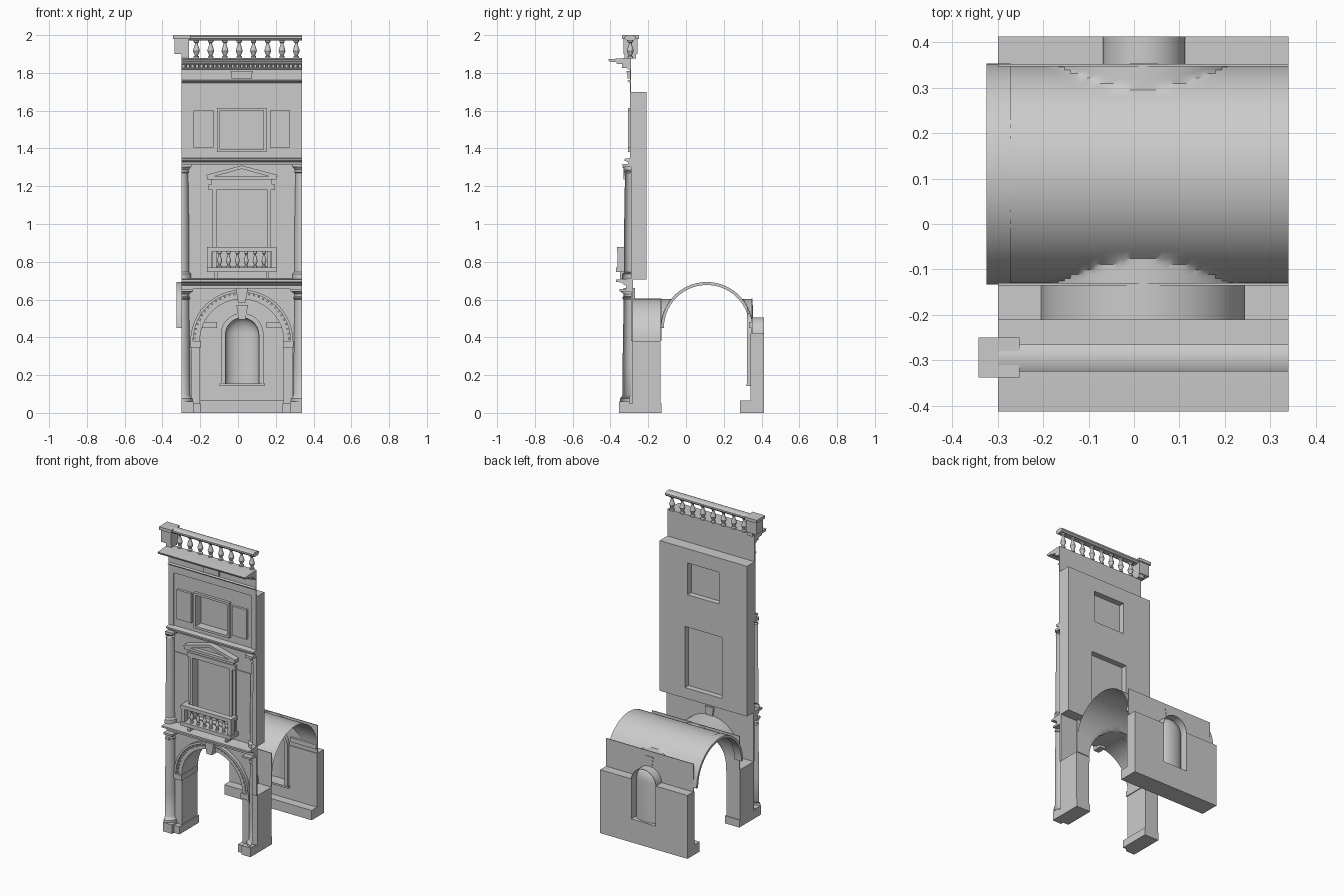
import bpy, bmesh, math
from math import sin, cos, pi, sqrt
from mathutils import Vector

if "Cube" in bpy.data.objects:
    bpy.data.objects.remove(bpy.data.objects["Cube"])

L, R, C = -0.30, 0.34, 0.02      # bay left, right and centre in x
F = -0.29                        # plane of the front wall


def finish(name, bm):
    bmesh.ops.recalc_face_normals(bm, faces=bm.faces)
    me = bpy.data.meshes.new(name)
    bm.to_mesh(me)
    bm.free()
    ob = bpy.data.objects.new(name, me)
    bpy.context.collection.objects.link(ob)
    return ob


def prism(name, pts, axis, a, b):
    """Extrude a 2D outline: axis 'y' takes (x, z) points, axis 'x' takes (y, z)."""
    bm = bmesh.new()
    f = bm.faces.new([bm.verts.new((p, a, q) if axis == 'y' else (a, p, q)) for p, q in pts])
    ext = bmesh.ops.extrude_face_region(bm, geom=[f])['geom']
    d = Vector((0, b - a, 0) if axis == 'y' else (b - a, 0, 0))
    bmesh.ops.translate(bm, vec=d, verts=[v for v in ext if isinstance(v, bmesh.types.BMVert)])
    return finish(name, bm)


def box(name, x0, x1, y0, y1, z0, z1):
    return prism(name, [(x0, z0), (x1, z0), (x1, z1), (x0, z1)], 'y', y0, y1)


def pair(name, x0, x1, *yz):
    """A box and its mirror about the bay centre."""
    box(name + "_left", x0, x1, *yz)
    box(name + "_right", 2 * C - x1, 2 * C - x0, *yz)


def arc(cx, cz, r, n=24):
    return [(cx + r * cos(pi - pi * i / n), cz + r * sin(pi - pi * i / n)) for i in range(n + 1)]


def ring(name, cx, cz, r0, r1, y0, y1, foot=None):
    """Half-round band, with straight legs down to foot when given."""
    a, b = arc(cx, cz, r1), arc(cx, cz, r0)[::-1]
    if foot is not None:
        a = [(cx - r1, foot)] + a + [(cx + r1, foot)]
        b = [(cx + r0, foot)] + b + [(cx - r0, foot)]
    return prism(name, a + b, 'y', y0, y1)


def lathe(name, prof, x, y, a0=0, a1=2 * pi, n=12):
    bm = bmesh.new()
    rows = [[bm.verts.new((x + r * cos(a0 + (a1 - a0) * i / n), y + r * sin(a0 + (a1 - a0) * i / n), z))
             for i in range(n + 1)] for r, z in prof]
    for p, q in zip(rows, rows[1:]):
        for i in range(n):
            bm.faces.new((p[i], p[i + 1], q[i + 1], q[i]))
    bmesh.ops.remove_doubles(bm, verts=bm.verts, dist=1e-5)
    return finish(name, bm)


def baluster(name, x, y, z0, h, r):
    prof = [(.8, 0), (.8, .1), (.45, .16), (.75, .28), (1, .4), (.8, .55), (.42, .75), (.45, .82), (.8, .88), (.8, 1)]
    lathe(name, [(r * a, z0 + h * b) for a, b in prof], x, y)


def quarter_columns(name, prof, y):
    lathe(name + "_left", prof, L, y, 1.5 * pi, 2 * pi)
    lathe(name + "_right", prof, R, y, pi, 1.5 * pi)


def frame(name, x0, x1, z0, z1, t, y0, y1):
    pair(name + "_side", x0, x0 + t, y0, y1, z0, z1)
    box(name + "_top", x0 + t, x1 - t, y0, y1, z1 - t, z1)
    box(name + "_bottom", x0 + t, x1 - t, y0, y1, z0, z0 + t)


# --- Ground floor arcade: piers, pedestals, arch
AR, AZ = 0.222, 0.38
pair("pier", L, C - AR, -0.283, -0.135, 0.05, AZ)
pair("pedestal", L, -0.195, -0.335, -0.13, 0, 0.05)
pair("column_pedestal", L, -0.235, -0.355, -0.30, 0, 0.06)
pair("jamb_pilaster", -0.25, C - AR, -0.30, -0.28, 0.05, 0.345)
pair("impost", -0.255, -0.197, -0.31, -0.135, 0.345, AZ)
spandrel = [(L, AZ)] + arc(C, AZ, AR) + [(R, AZ)]
prism("spandrel_wall", spandrel + [(R, 0.71), (L, 0.71)], 'y', F, -0.28)
prism("rear_spandrel", spandrel + [(R, 0.605), (L, 0.605)], 'y', -0.135, -0.13)
ring("arch_soffit", C, AZ, AR, AR + 0.003, -0.28, -0.135)
ring("archivolt_inner", C, AZ, AR, 0.243, -0.301, F)
ring("archivolt_outer", C, AZ, 0.258, 0.272, -0.313, F)
ring("archivolt_band", C, AZ, 0.243, 0.258, -0.297, F)
for i in range(30):
    t = pi * (i + 0.5) / 30
    pts = [(C + r * cos(t + d), AZ + r * sin(t + d)) for r, d in ((.246, -.02), (.256, -.02), (.256, .02), (.246, .02))]
    prism("arch_dentil", pts, 'y', -0.306, -0.297)
prism("arch_keystone", [(C - .02, .585), (C + .02, .585), (C + .032, .66), (C - .032, .66)], 'y', -0.33, -0.27)
shaft = [(.06, .06), (.06, .075), (.052, .085), (.046, .095), (.046, .25), (.04, .6), (.047, .605), (.047, .612),
         (.041, .617), (.042, .63), (.056, .642)]
quarter_columns("lower_column", shaft, F)
pair("lower_abacus", L, -0.237, -0.352, F, 0.642, 0.655)

# --- Horizontal mouldings, each a (y, z) profile run along the bay
prism("first_entablature", [(F, .655), (-.318, .655), (-.318, .675), (-.328, .678), (-.34, .69), (-.37, .694),
                            (-.37, .705), (F, .712)], 'x', L, R)
prism("second_cornice", [(F, 1.315), (-.305, 1.315), (-.308, 1.328), (-.326, 1.335), (-.326, 1.345), (F, 1.35)], 'x', L, R)
prism("frieze_moulding", [(-.295, 1.745), (-.302, 1.75), (-.311, 1.758), (-.295, 1.763)], 'x', L, R)
prism("top_cornice", [(-.29, 1.815), (-.31, 1.82), (-.315, 1.83), (-.335, 1.846), (-.365, 1.848), (-.37, 1.857), (-.405, 1.858),
                      (-.413, 1.872), (-.33, 1.878), (-.29, 1.878)], 'x', L, R)
for i in range(27):
    x = L + (R - L) * (i + .5) / 27
    box("cornice_dentil", x - .007, x + .007, -0.338, -0.312, 1.827, 1.845)

# --- Upper wall with two window openings
wall = box("upper_wall", L, R, F, -0.21, 0.705, 1.70)
for x0, x1, z0, z1 in ((-.115, .155, .775, 1.18), (-.095, .135, 1.395, 1.605)):
    cut = box("window_cutter", x0, x1, -0.4, -0.1, z0, z1)
    cut.hide_render = True
    m = wall.modifiers.new("opening", 'BOOLEAN')
    m.operation, m.solver, m.object = 'DIFFERENCE', 'EXACT', cut
    bpy.context.view_layer.objects.active = wall
    bpy.ops.object.modifier_apply(modifier=m.name)
    bpy.data.objects.remove(cut)
    box("window_pane", x0, x1, -0.252, -0.248, z0, z1)
box("attic_wall", L, R, -0.297, F, 1.70, 1.86)
pair("top_storey_strip", L, -0.265, -0.297, F, 1.35, 1.70)
pair("top_storey_panel", -0.235, -0.13, -0.306, F, 1.405, 1.60)
frame("top_window_frame", -0.11, 0.15, 1.38, 1.615, 0.015, -0.308, -0.285)
box("frieze_tablet", C - .055, C + .055, -0.31, -0.297, 1.77, 1.81)
box("frieze_tablet_cap", C - .06, C + .06, -0.314, -0.297, 1.803, 1.811)

# --- Middle storey: quarter columns, side panels, window with pediment
quarter_columns("upper_column", [(.052, .71), (.052, .735), (.042, .745), (.042, .9), (.036, 1.27), (.043, 1.275),
                                 (.037, 1.285), (.05, 1.302)], -0.287)
pair("upper_abacus", L, -0.245, -0.335, F, 1.302, 1.318)
pair("side_panel", -0.258, -0.155, -0.296, F, 0.78, 1.18)
pair("window_architrave", -0.135, -0.115, -0.311, -0.285, 0.77, 1.20)
pair("window_pilaster", -0.155, -0.135, -0.303, F, 0.77, 1.20)
box("window_lintel", -0.155, 0.195, -0.311, -0.285, 1.18, 1.21)
box("window_frieze", -0.14, 0.18, -0.305, F, 1.21, 1.235)
box("pediment_cornice", -0.165, 0.205, -0.33, F, 1.235, 1.252)
prism("pediment_field", [(-.15, 1.252), (.19, 1.252), (C, 1.30)], 'y', -0.305, F)
prism("pediment_rake", [(-.168, 1.252), (-.125, 1.252), (C, 1.292), (.165, 1.252), (.208, 1.252), (.208, 1.26),
                        (C, 1.31), (-.168, 1.26)], 'y', -0.33, F)

# --- Balcony
box("balcony_floor", -0.165, 0.205, -0.37, F, 0.745, 0.77)
box("balcony_rail", -0.165, 0.205, -0.365, -0.325, 0.855, 0.878)
pair("balcony_side_rail", -0.165, -0.14, -0.325, F, 0.855, 0.878)
pair("balcony_post", -0.163, -0.137, -0.362, -0.328, 0.77, 0.855)
pair("balcony_bracket", -0.125, -0.108, -0.35, F, 0.71, 0.745)
for i in range(6):
    baluster("balcony_baluster", C + (i - 2.5) * .047, -0.345, .77, .085, .013)

# --- Roof balustrade
prism("roof_rail", [(-.315, 1.972), (-.325, 1.982), (-.325, 1.992), (-.31, 2.0), (-.28, 2.0), (-.265, 1.992),
                    (-.265, 1.982), (-.275, 1.972)], 'x', L, R)
box("roof_post", -0.335, -0.26, -0.33, -0.258, 1.90, 1.98)
box("roof_post_cap", -0.343, -0.252, -0.338, -0.25, 1.98, 2.0)
box("roof_post_base", L, -0.26, -0.325, -0.265, 1.876, 1.90)
for i in range(8):
    baluster("roof_baluster", -.22 + i * .0755, -0.295, 1.876, .1, .018)

# --- Vault: cross barrel along x, with arched lunettes front and back
VY, VR = 0.11, 0.24
bm = bmesh.new()
grid = []
for i in range(49):
    x = L + (R - L) * i / 48
    lun = AZ + sqrt(max(0, AR * AR - (x - C) ** 2))
    grid.append([bm.verts.new((x, VY - VR * cos(pi * j / 32), max(.45 + VR * sin(pi * j / 32), lun))) for j in range(33)])
for p, q in zip(grid, grid[1:]):
    for j in range(32):
        bm.faces.new((p[j], q[j], q[j + 1], p[j + 1]))
finish("groin_vault", bm)
prism("vault_rib", arc(VY, .45, VR + .003, 28) + arc(VY, .45, VR - .013, 28)[::-1], 'x', -0.325, -0.272)

# --- Rear wall with niche
NX, NZ, NR, SILL = 0.022, 0.415, 0.088, 0.155
prism("rear_wall", [(L, 0), (R, 0), (R, .42), (NX + NR, .42), (NX + NR, SILL), (NX - NR, SILL), (NX - NR, .42),
                    (L, .42)], 'y', 0.342, 0.413)
prism("rear_wall_upper", [(L, NZ)] + arc(NX, NZ, NR) + [(R, NZ), (R, .605), (L, .605)], 'y', 0.347, 0.352)
ring("niche_soffit", NX, NZ, NR, NR + .003, 0.345, 0.413)
bm = bmesh.new()
rows = []
for k in range(11):
    t = max(0, k - 1) / 9 * pi / 2
    z, w = (SILL, 1) if k == 0 else (NZ + NR * sin(t), cos(t))
    rows.append([bm.verts.new((NX - NR * w * cos(pi * i / 16), .35 + .05 * w * sin(pi * i / 16), z)) for i in range(17)])
for p, q in zip(rows, rows[1:]):
    for i in range(16):
        bm.faces.new((p[i], p[i + 1], q[i + 1], q[i]))
bmesh.ops.remove_doubles(bm, verts=bm.verts, dist=1e-5)
finish("niche_back", bm)
ring("niche_frame", NX, NZ, NR, NR + .016, 0.33, 0.35, SILL)
ring("niche_frame_edge", NX, NZ, NR + .016, NR + .025, 0.324, 0.35, SILL)
box("niche_sill", NX - .12, NX + .12, 0.32, 0.345, .143, SILL)
prism("niche_keystone", [(NX - .018, .495), (NX + .018, .495), (NX + .03, .57), (NX - .03, .57)], 'y', 0.322, 0.355)
pair("vault_impost", L, -0.11, 0.333, 0.352, 0.45, 0.48)
box("bench", L, R, 0.285, 0.342, 0, 0.065)

# --- Smooth the rounded parts, keep edges sharp
bpy.ops.object.select_all(action='SELECT')
bpy.context.view_layer.objects.active = wall
bpy.ops.object.shade_smooth_by_angle(angle=math.radians(32))
